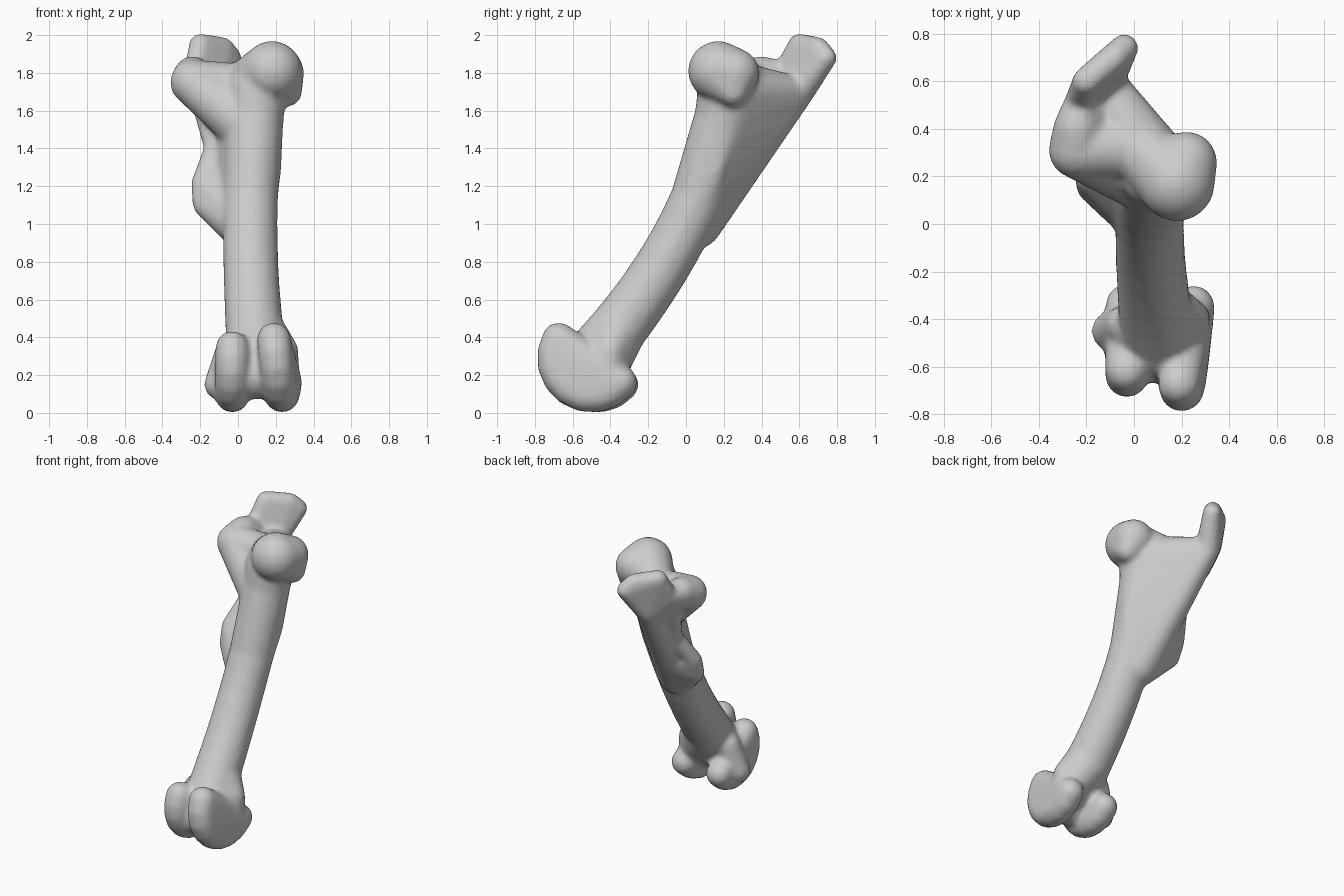
import bpy, bmesh
from math import radians, sin, cos
from mathutils import Vector

cube = bpy.data.objects.get("Cube")
if cube:
    bpy.data.objects.remove(cube)

# Radii shared by the rounded landmarks
SLIM, EDGE, MID, FULL, ROUND = .06, .08, .1, .13, .16

bone = bmesh.new()


def lump(x, y, z, radius):
    """A rounded landmark: its centre and radius."""
    return Vector((x, y, z)), radius


def blend(start, end, t):
    """The landmark part of the way from start to end."""
    return start[0].lerp(end[0], t), start[1] + (end[1] - start[1]) * t


def hull(*lumps):
    """Add the convex skin around a group of landmarks."""
    part = bmesh.new()
    for centre, radius in lumps:
        made = bmesh.ops.create_icosphere(part, subdivisions=3, radius=radius)
        bmesh.ops.translate(part, verts=made["verts"], vec=centre)
    bmesh.ops.delete(part, geom=part.edges[:], context='EDGES_FACES')
    bmesh.ops.convex_hull(part, input=part.verts[:])
    inner = [v for v in part.verts if not v.link_faces]
    bmesh.ops.delete(part, geom=inner, context='VERTS')
    bmesh.ops.recalc_face_normals(part, faces=part.faces[:])
    mesh = bpy.data.meshes.new("part")
    part.to_mesh(mesh)
    part.free()
    bone.from_mesh(mesh)
    bpy.data.meshes.remove(mesh)


def chain(lumps):
    """Join each landmark to the next one."""
    for pair in zip(lumps, lumps[1:]):
        hull(*pair)


def condyle(front_x, back_x, y, z, reach):
    """A runner curling from the front of the knee, underneath, to its back."""
    steps = 8
    arc = []
    for i in range(steps + 1):
        t = i / steps
        angle = radians(150 + 170 * t)
        x = front_x + (back_x - front_x) * t
        arc.append(lump(x, y + reach * cos(angle), z + reach * sin(angle), .09))
    hull(*arc)


# Shaft, gently bowed between the knee and the neck
knee = lump(.1, -.48, .3, ROUND)
middle = lump(.03, .13, 1, FULL)
neck_base = lump(.1, .22, 1.7, ROUND)


def shaft(t):
    return blend(blend(knee, middle, t), blend(middle, neck_base, t), t)


chain([shaft(i / 12) for i in range(13)])

# Web widening up the back of the shaft
web_foot = lump(.02, .06, 1, FULL)
web_top = lump(-.12, .6, 1.7, EDGE)


def web(t):
    return blend(web_foot, web_top, t)


for i in range(6):
    low, high = i / 6, (i + 1) / 6
    hull(shaft((1 + low) / 2), web(low), shaft((1 + high) / 2), web(high))

# Ball head, neck and front outer lobe
head = lump(.18, .17, 1.81, ROUND)
head_back = lump(.22, .26, 1.8, FULL)
head_rim = lump(.26, .25, 1.7, EDGE)
saddle = lump(.02, .32, 1.72, FULL)
lobe = lump(-.24, .31, 1.75, .12)
lobe_back = lump(-.24, .4, 1.79, MID)
hull(head, head_back, head_rim)
chain([head, saddle, lobe])
hull(lobe, lobe_back)
chain([lobe, shaft(.85)])
hull(saddle, neck_base, web_top)

# Tall rear crest, set diagonally
crest_side = lump(-.2, .6, 1.95, SLIM)
crest_top = lump(-.08, .7, 1.93, SLIM)
crest_tip = lump(-.04, .74, 1.88, SLIM)
crest_base = lump(-.23, .52, 1.8, SLIM)
hull(crest_side, crest_top, crest_tip, crest_base, web_top)
hull(crest_base, lobe_back, web(.9))

# Side flange with the ridge leading down into it
flange_top = lump(-.19, .19, 1.21, SLIM)
flange_tip = lump(-.18, .15, 1.1, SLIM)
ridge = lump(-.12, .31, 1.4, SLIM)
hull(flange_top, flange_tip, web_foot, web(.3))
chain([flange_top, ridge, crest_base])

# Inner swelling of the shaft
swelling = lump(.17, .16, 1.3, SLIM)
hull(shaft(.6), swelling, shaft(.9))

# Knee end: two runners, the groove between them and the side knobs
condyle(.19, .25, -.5, .29, .2)
condyle(-.03, -.03, -.47, .26, .17)
groove = lump(.09, -.54, .2, FULL)
inner_knob = lump(.24, -.4, .33, EDGE)
inner_heel = lump(.25, -.42, .16, EDGE)
outer_knob = lump(-.1, -.45, .15, EDGE)
outer_neck = lump(-.04, -.42, .33, EDGE)
hull(knee, groove)
hull(knee, inner_knob, inner_heel, shaft(.1))
hull(outer_knob, outer_neck, knee)

# Fuse the landmarks into one smooth surface
mesh = bpy.data.meshes.new("thigh_bone")
bone.to_mesh(mesh)
bone.free()
thigh_bone = bpy.data.objects.new("thigh_bone", mesh)
bpy.context.scene.collection.objects.link(thigh_bone)
fuse = thigh_bone.modifiers.new("fuse", 'REMESH')
fuse.mode = 'VOXEL'
fuse.voxel_size = .015
fuse.use_smooth_shade = True
soften = thigh_bone.modifiers.new("soften", 'SMOOTH')
soften.factor = .5
soften.iterations = 12

# Plain grey bone
grey = bpy.data.materials.new("bone_grey")
grey.use_nodes = True
grey.diffuse_color = (.6, .6, .6, 1)
shader = grey.node_tree.nodes["Principled BSDF"]
shader.inputs["Base Color"].default_value = grey.diffuse_color
mesh.materials.append(grey)
